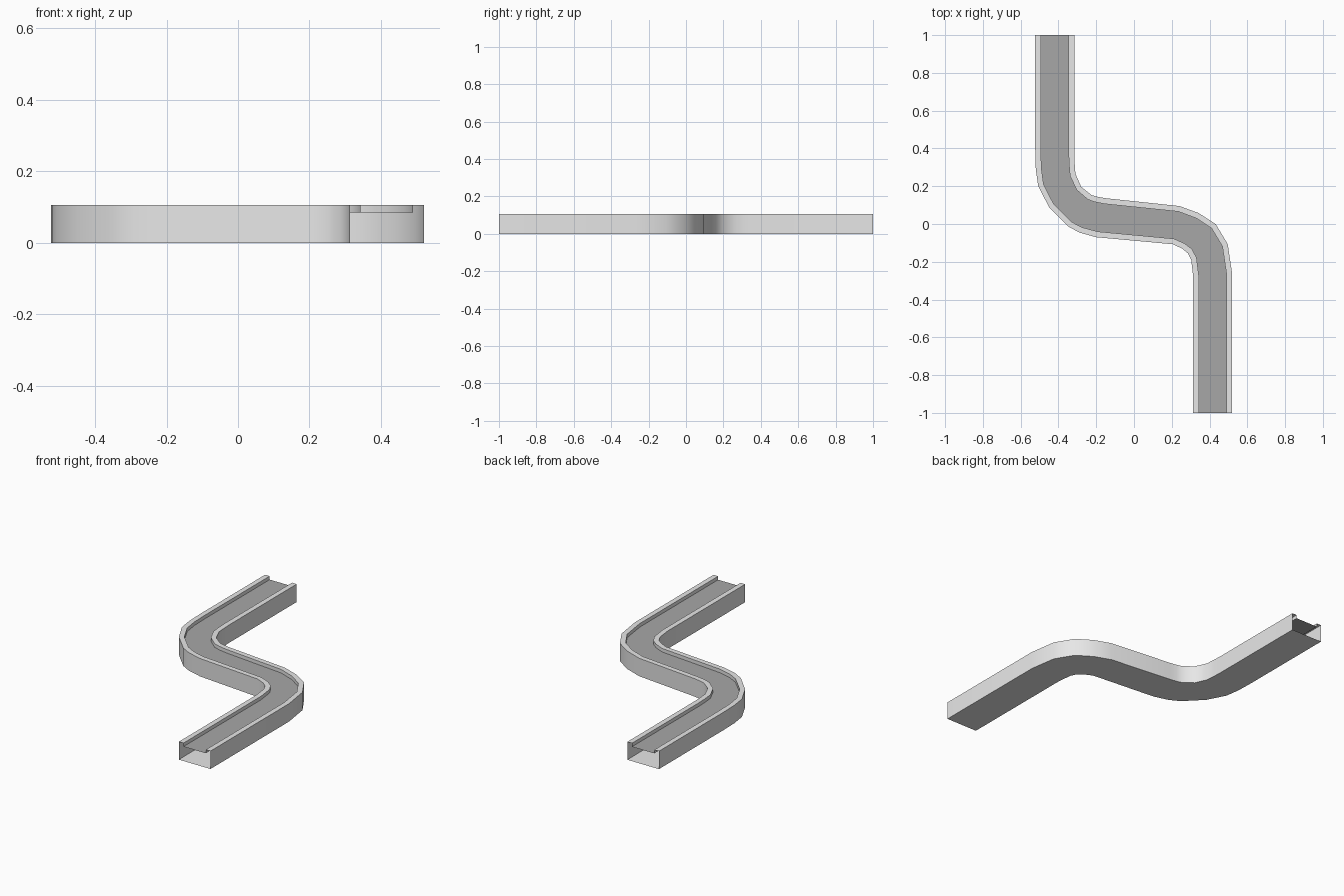
import bpy, bmesh

if "Cube" in bpy.data.objects:
    bpy.data.objects.remove(bpy.data.objects["Cube"])

HEIGHT, BED, RIM = 0.106, 0.085, 0.146   # rim width is a fraction of the full width


def material(name, v):
    m = bpy.data.materials.new(name)
    m.diffuse_color = (v, v, v, 1)
    m.use_nodes = True
    m.node_tree.nodes["Principled BSDF"].inputs["Base Color"].default_value = m.diffuse_color
    return m


# Left and right edges of the winding track, from back to front: (left x, y, right x, y)
stations = [
    (-0.523, 1.0, -0.316, 1.0),
    (-0.523, 0.40, -0.316, 0.37),
    (-0.520, 0.29, -0.314, 0.32),
    (-0.507, 0.20, -0.310, 0.265),
    (-0.450, 0.09, -0.279, 0.196),
    (-0.350, -0.012, -0.225, 0.153),
    (-0.290, -0.045, -0.190, 0.143),
    (-0.200, -0.070, -0.146, 0.136),
    (0.205, -0.107, 0.241, 0.095),
    (0.255, -0.130, 0.342, 0.058),
    (0.285, -0.155, 0.432, 0.0),
    (0.303, -0.190, 0.496, -0.106),
    (0.313, -0.275, 0.520, -0.265),
    (0.313, -1.0, 0.520, -1.0),
]

# Cross-section: (fraction across, height), hollow box with a sunken bed between two rims
section = [(0, 0), (0, HEIGHT), (RIM, HEIGHT), (RIM, BED),
           (1 - RIM, BED), (1 - RIM, HEIGHT), (1, HEIGHT), (1, 0)]
BED_SIDE = 3

# Sweep the section along the stations, leaving both ends open
bm = bmesh.new()
rings = []
for lx, ly, rx, ry in stations:
    rings.append([bm.verts.new((lx + (rx - lx) * u, ly + (ry - ly) * u, z))
                  for u, z in section])
n = len(section)
for a, b in zip(rings, rings[1:]):
    for i in range(n):
        j = (i + 1) % n
        f = bm.faces.new((a[i], b[i], b[j], a[j]))
        f.material_index = 1 if i == BED_SIDE else 0

mesh = bpy.data.meshes.new("winding_track")
bm.to_mesh(mesh)
bm.free()
mesh.materials.append(material("light grey", 0.8))
mesh.materials.append(material("mid grey bed", 0.39))
track = bpy.data.objects.new("winding_track", mesh)
bpy.context.collection.objects.link(track)

# Smooth bends with crisp rims
bpy.context.view_layer.objects.active = track
track.select_set(True)
bpy.ops.object.shade_smooth_by_angle(angle=0.6)
